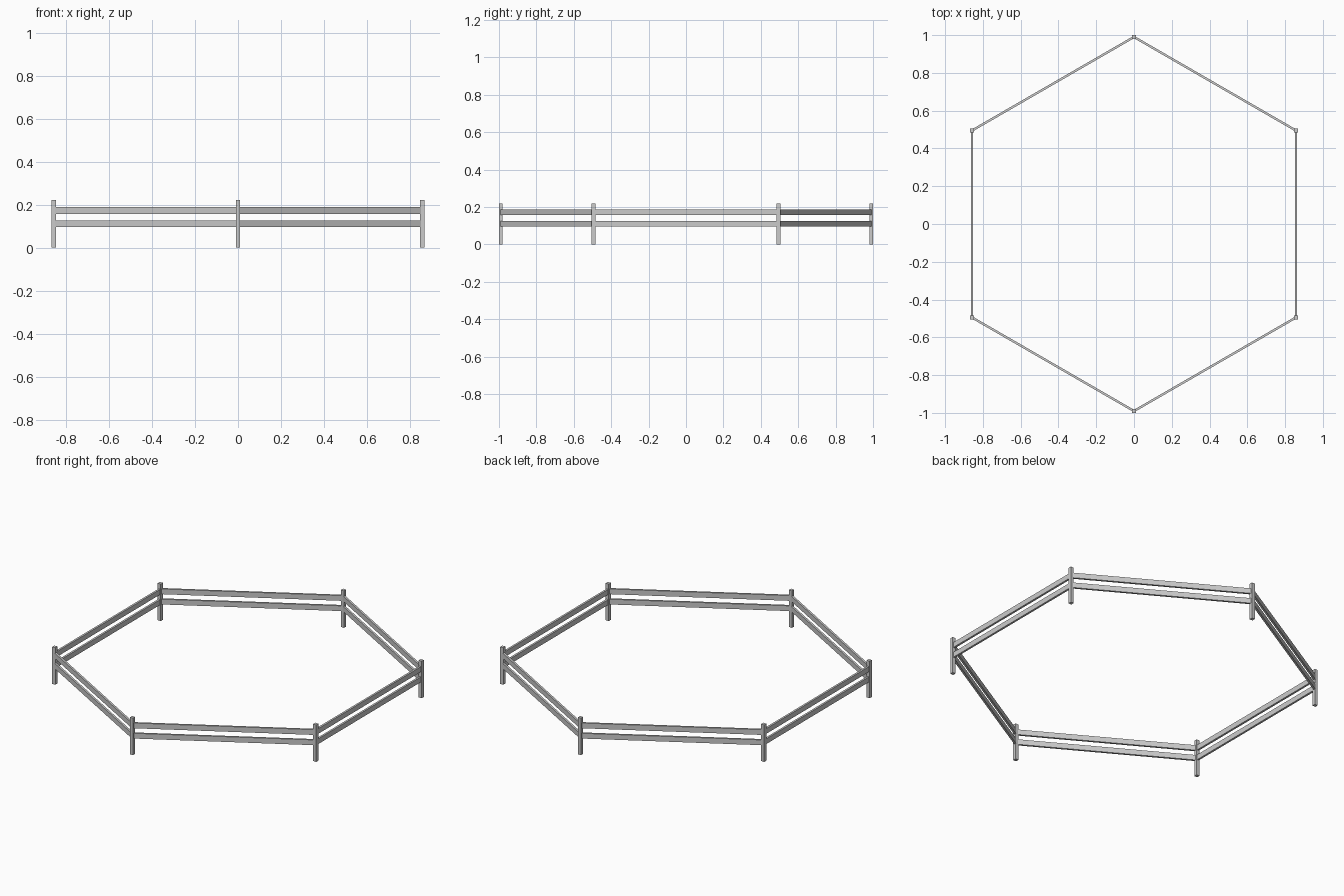
import bpy, math
from mathutils import Vector

if "Cube" in bpy.data.objects:
    bpy.data.objects.remove(bpy.data.objects["Cube"])

R = 0.99           # distance from centre to each post
POST_W, POST_H = 0.02, 0.22
RAIL_T, RAIL_H = 0.012, 0.031

corners = [Vector((R * math.cos(math.radians(30 + 60 * i)),
                   R * math.sin(math.radians(30 + 60 * i)), 0)) for i in range(6)]


def add_box(name, loc, size, angle=0):
    bpy.ops.mesh.primitive_cube_add(size=1, location=loc, rotation=(0, 0, angle))
    ob = bpy.context.object
    ob.name = name
    ob.scale = size


def add_rail(name, a, b, z):
    mid, d = (a + b) / 2, b - a
    add_box(name, (mid.x, mid.y, z), (d.length, RAIL_T, RAIL_H), math.atan2(d.y, d.x))


# square posts on the hexagon corners, two rails along each side
for i, p in enumerate(corners):
    q = corners[(i + 1) % 6]
    add_box(f"fence_post_{i + 1}", (p.x, p.y, POST_H / 2), (POST_W, POST_W, POST_H))
    add_rail(f"lower_rail_{i + 1}", p, q, 0.111)
    add_rail(f"upper_rail_{i + 1}", p, q, 0.172)
